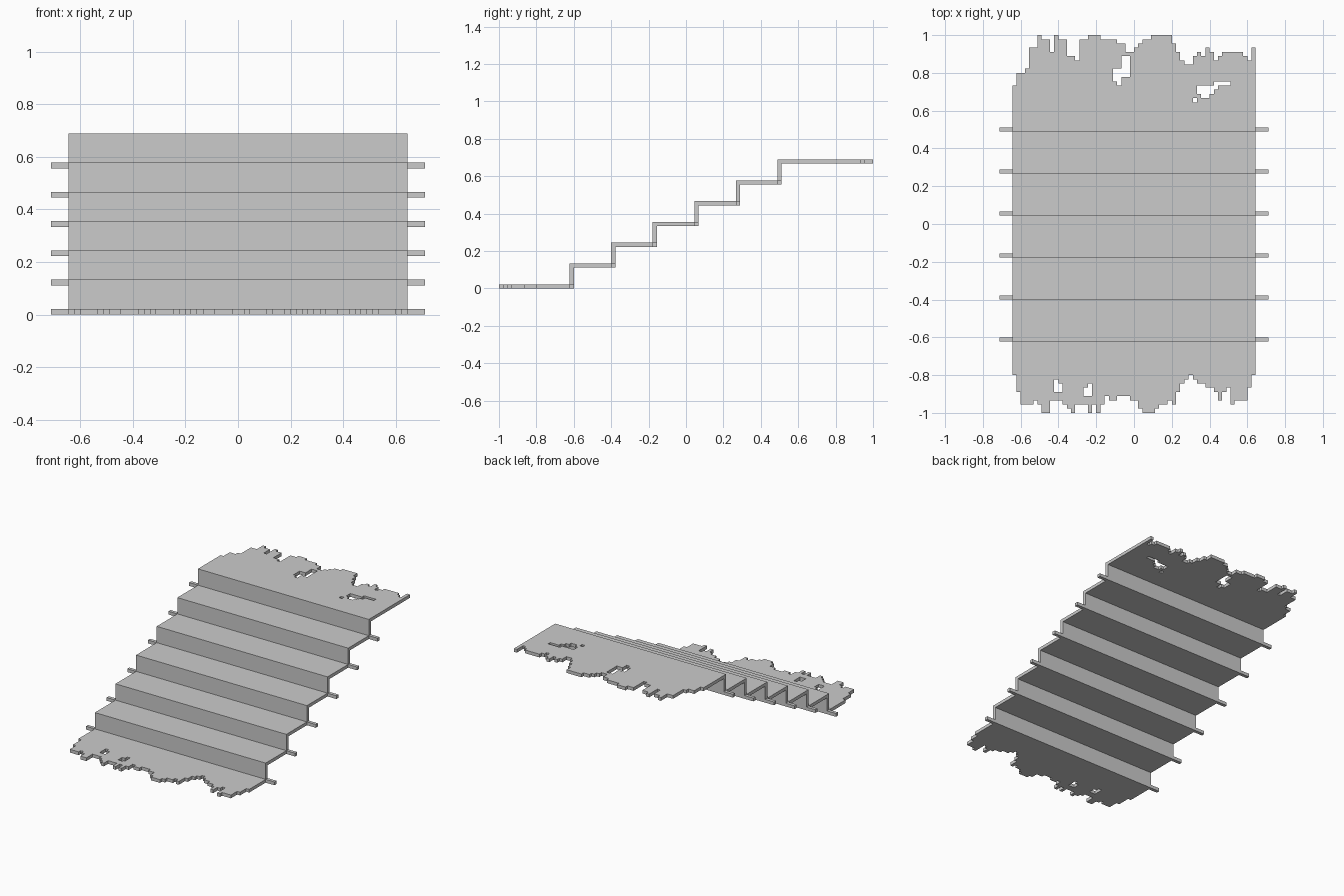
import bpy, bmesh
from mathutils import Vector

if "Cube" in bpy.data.objects:
    bpy.data.objects.remove(bpy.data.objects["Cube"])

U = 2 / 90            # one block; all sizes below are counted in blocks
HALF_W, HALF_L = 29, 45
STEPS, RISE, RUN, START = 6, 5, 10, 17
END = START + RUN * (STEPS - 1) + 1
PEG = 3


def finish(name, bm):
    """Scale blocks to units and link the mesh as a flat-shaded object."""
    bmesh.ops.recalc_face_normals(bm, faces=bm.faces)
    for v in bm.verts:
        v.co = Vector((v.co.x, v.co.y - HALF_L, v.co.z)) * U
    mesh = bpy.data.meshes.new(name)
    bm.to_mesh(mesh)
    bm.free()
    obj = bpy.data.objects.new(name, mesh)
    bpy.context.collection.objects.link(obj)
    return obj


def extrude(bm, faces, offset):
    result = bmesh.ops.extrude_face_region(bm, geom=faces)
    verts = [g for g in result["geom"] if isinstance(g, bmesh.types.BMVert)]
    bmesh.ops.translate(bm, verts=verts, vec=offset)


def ragged_landing(name, depths, holes, edge, inner, z):
    """Slab from row inner to row edge, eaten away column by column."""
    bm = bmesh.new()
    direction = 1 if inner > edge else -1
    for col, depth in enumerate(depths):
        for row in range(depth, abs(inner - edge)):
            if any(a <= col <= b and c <= row <= d for a, b, c, d in holes):
                continue
            x, y = col - HALF_W, edge + direction * row
            corners = ((x, y), (x + 1, y), (x + 1, y + direction), (x, y + direction))
            bm.faces.new([bm.verts.new((px, py, z)) for px, py in corners])
    bmesh.ops.remove_doubles(bm, verts=bm.verts, dist=0.01)
    extrude(bm, bm.faces[:], (0, 0, 1))
    bmesh.ops.recalc_face_normals(bm, faces=bm.faces)
    bmesh.ops.dissolve_limit(bm, angle_limit=0.02, verts=bm.verts, edges=bm.edges)
    return finish(name, bm)


# Folded sheet of risers and treads
upper, lower = [], []
for k in range(STEPS):
    y, z = START + RUN * k, RISE * k
    upper += [(y, z + (k > 0)), (y, z + RISE + 1)]
    lower += [(y + 1, z), (y + 1, z + RISE)]
upper.append((END, RISE * STEPS + 1))
bm = bmesh.new()
outline = upper + lower[-2::-1]
side = bm.faces.new([bm.verts.new((-HALF_W, y, z)) for y, z in outline])
extrude(bm, [side], (2 * HALF_W, 0, 0))
finish("stair_flight", bm)

# Broken lower and upper landings: missing blocks in each column
front_depths = [9, 5, 2, 2, 2, 3, 2, 0, 0, 3, 3, 3, 2, 1, 0, 2, 2, 2, 0, 2,
                0, 2, 4, 3, 3, 4, 4, 4, 3, 3, 1, 0, 0, 0, 1, 2, 2, 3, 2, 5,
                7, 8, 9, 8, 7, 7, 6, 6, 5, 3, 5, 6, 2, 3, 3, 3, 6, 9]
front_holes = [(10, 10, 5, 7), (11, 11, 5, 6), (17, 17, 4, 5), (18, 18, 4, 6)]
ragged_landing("lower_landing", front_depths, front_holes, 0, START, 0)

back_depths = [12, 9, 9, 8, 3, 3, 0, 1, 1, 4, 0, 1, 1, 5, 5, 6, 1, 1, 0, 0,
               0, 1, 1, 1, 1, 2, 2, 4, 4, 3, 2, 1, 1, 0, 0, 0, 0, 0, 2, 4,
               6, 7, 7, 5, 4, 5, 3, 4, 6, 5, 4, 4, 4, 4, 4, 5, 6, 3]
back_holes = [(26, 27, 5, 9), (24, 25, 8, 10), (25, 25, 11, 11),
              (48, 51, 11, 11), (44, 48, 12, 12), (44, 47, 13, 13),
              (45, 46, 14, 14), (43, 43, 15, 15)]
ragged_landing("upper_landing", back_depths, back_holes, 2 * HALF_L, END, RISE * STEPS)

# Pegs sticking out at the foot of every riser, on both sides
for k in range(STEPS):
    for label, sign in (("left", 1), ("right", -1)):
        bm = bmesh.new()
        bmesh.ops.create_cube(bm, size=1)
        bmesh.ops.scale(bm, verts=bm.verts, vec=(PEG, 1, 1))
        centre = (sign * (HALF_W + PEG / 2), START + RUN * k + 0.5, RISE * k + 0.5)
        bmesh.ops.translate(bm, verts=bm.verts, vec=centre)
        finish(f"{label}_peg_{k + 1}", bm)
